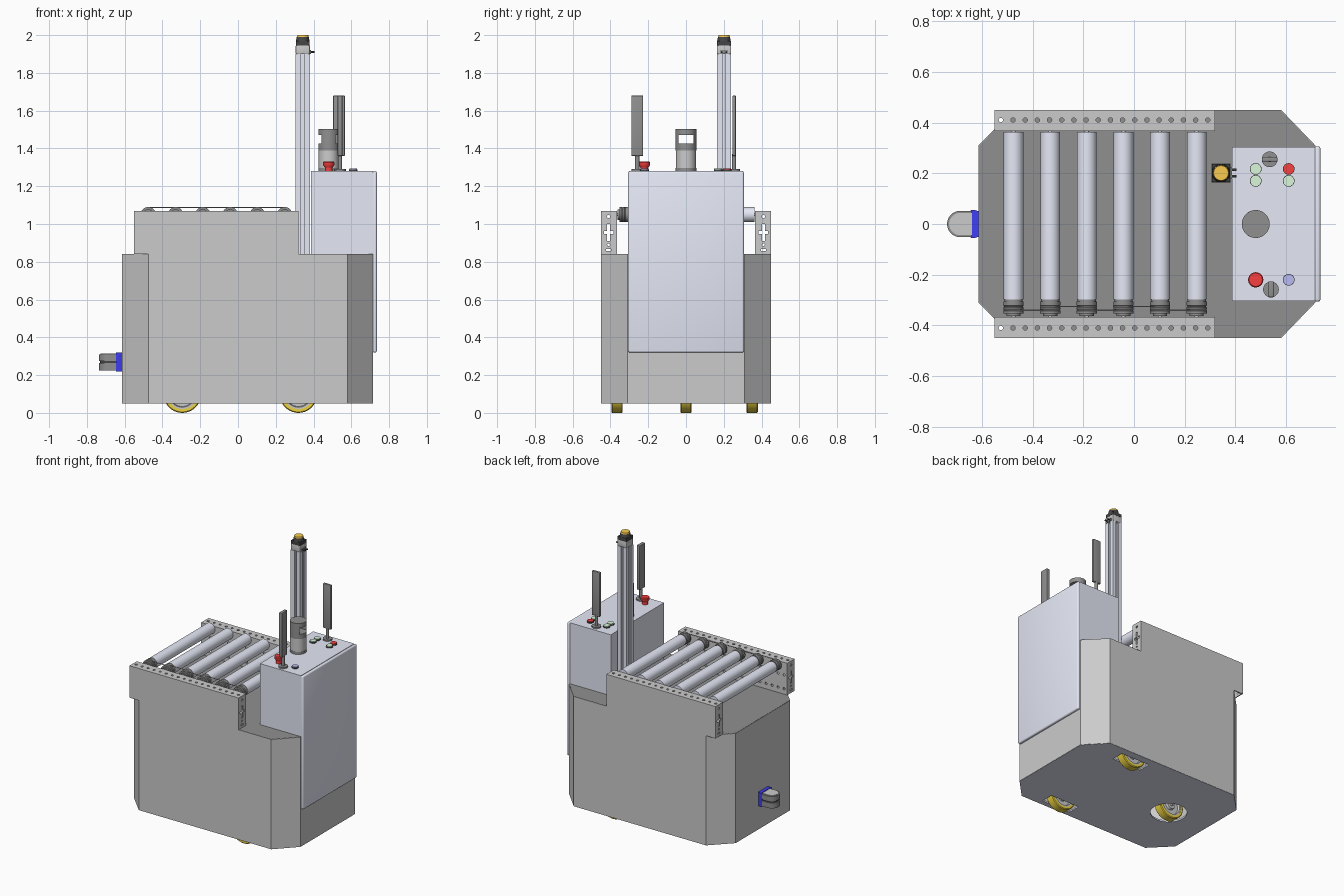
import bpy, bmesh, math

if "Cube" in bpy.data.objects:
    bpy.data.objects.remove(bpy.data.objects["Cube"])

AXES = {'x': lambda u, v, w: (w, u, v), 'y': lambda u, v, w: (u, w, v), 'z': lambda u, v, w: (u, v, w)}


def material(name, r, g, b):
    m = bpy.data.materials.new(name)
    m.diffuse_color = (r, g, b, 1)
    m.use_nodes = True
    m.node_tree.nodes["Principled BSDF"].inputs["Base Color"].default_value = m.diffuse_color
    return m


LAV = material('lavender', .79, .82, .93)
DARK = material('dark', .28, .28, .28)
BLACK = material('black', .06, .06, .06)
RED = material('red', .95, .05, .05)
BLUE = material('blue', .05, .05, .9)
SOFT_BLUE = material('soft_blue', .5, .5, .9)
GREEN = material('green', .7, .92, .7)
ORANGE = material('orange', .95, .6, .08)
GOLD = material('gold', .85, .65, .05)


def finish(name, bm, mat, smooth=True):
    bmesh.ops.remove_doubles(bm, verts=bm.verts, dist=1e-5)
    bmesh.ops.recalc_face_normals(bm, faces=bm.faces)
    me = bpy.data.meshes.new(name)
    bm.to_mesh(me)
    bm.free()
    if smooth:
        for p in me.polygons:
            p.use_smooth = True
        me.set_sharp_from_angle(angle=math.radians(35))
    if mat:
        me.materials.append(mat)
    ob = bpy.data.objects.new(name, me)
    bpy.context.collection.objects.link(ob)
    return ob


def box(name, x, y, z, mat=None, bevel=0):
    bm = bmesh.new()
    bmesh.ops.create_cube(bm, size=1)
    for v in bm.verts:
        v.co = [a + (c + .5) * (b - a) for c, (a, b) in zip(v.co, (x, y, z))]
    if bevel:
        bmesh.ops.bevel(bm, geom=bm.edges[:], offset=bevel, segments=3, profile=.5, affect='EDGES')
    return finish(name, bm, mat)


def lathe(name, pts, loc, axis='z', mat=None, n=32, closed=False):
    """Turn a (radius, height) profile around an axis through loc."""
    bm = bmesh.new()
    vs = [bm.verts.new((r, 0, h)) for r, h in pts]
    es = [bm.edges.new(p) for p in zip(vs, vs[1:])]
    if closed:
        es.append(bm.edges.new((vs[-1], vs[0])))
    bmesh.ops.spin(bm, geom=vs + es, cent=(0, 0, 0), axis=(0, 0, 1), angle=math.tau, steps=n)
    bmesh.ops.remove_doubles(bm, verts=bm.verts, dist=1e-5)
    for v in bm.verts:
        v.co = [a + b for a, b in zip(AXES[axis](*v.co), loc)]
    return finish(name, bm, mat)


def cyl(name, r, a, b, loc, axis='z', mat=None, n=32, r2=None):
    return lathe(name, [(0, a), (r, a), (r if r2 is None else r2, b), (0, b)], loc, axis, mat, n)


def plate(name, loops, w, axis='z', mat=None):
    """Extrude an outline with holes between two levels along an axis."""
    cu = bpy.data.curves.new(name, 'CURVE')
    cu.dimensions, cu.fill_mode, cu.extrude = '2D', 'BOTH', (w[1] - w[0]) / 2
    for loop in loops:
        s = cu.splines.new('POLY')
        s.points.add(len(loop) - 1)
        for p, (u, v) in zip(s.points, loop):
            p.co = (u, v, 0, 1)
        s.use_cyclic_u = True
    tmp = bpy.data.objects.new(name + '_outline', cu)
    bpy.context.collection.objects.link(tmp)
    dg = bpy.context.evaluated_depsgraph_get()
    me = bpy.data.meshes.new_from_object(tmp.evaluated_get(dg))
    bm = bmesh.new()
    bm.from_mesh(me)
    bpy.data.objects.remove(tmp)
    bpy.data.meshes.remove(me)
    for v in bm.verts:
        v.co = AXES[axis](v.co.x, v.co.y, v.co.z + sum(w) / 2)
    return finish(name, bm, mat)


def circle(u, v, r, n=12):
    return [(u + r * math.cos(i * math.tau / n), v + r * math.sin(i * math.tau / n)) for i in range(n)]


def rect(u0, u1, v0, v1):
    return [(u0, v0), (u1, v0), (u1, v1), (u0, v1)]


def cross(u, v, a, b, t):
    p = [(-t, b), (t, b), (t, t), (a, t), (a, -t), (t, -t), (t, -b), (-t, -b), (-t, -t), (-a, -t), (-a, t), (-t, t)]
    return [(u + i, v + j) for i, j in p]


def octagon(d):
    half = [(.715 - d, .31 - d * .4), (.58 - d * .4, .45 - d), (-.475 + d * .4, .45 - d), (-.613 + d, .31 - d * .4)]
    return half + [(x, -y) for x, y in reversed(half)]


# Chassis: walls, lid, floor with wheel openings
plate('body_walls', [octagon(0), octagon(.012)], (.05, .84))
plate('body_lid', [octagon(.002)], (.825, .841), mat=DARK)
WHEELS = [(-.295, 0), (.32, -.365), (.32, .35)]
plate('body_floor', [octagon(.002), circle(-.295, 0, .12, 32)]
      + [rect(x - .115, x + .115, y - .045, y + .045) for x, y in WHEELS[1:]], (.049, .06), mat=LAV)

# Wheels
for x, y in WHEELS:
    c = (x, y, .1)
    lathe('wheel_tyre', [(.08, -.03), (.095, -.03), (.1, -.025), (.1, .025), (.095, .03), (.08, .03)],
          c, 'y', GOLD, 40, True)
    lathe('wheel_hub', [(0, -.028), (.03, -.028), (.035, -.012), (.066, -.012), (.07, -.028), (.08, -.028),
                        (.08, .028), (.07, .028), (.066, .012), (.035, .012), (.03, .028), (0, .028)], c, 'y', None, 40)
    cyl('wheel_axle', .012, -.045, .045, c, 'y', None, 16)

# Control cabinet and its outer door
box('cabinet', (.387, .714), (-.303, .303), (.84, 1.28), LAV)
box('cabinet_door', (.712, .735), (-.306, .306), (.32, 1.28), LAV, .009)

# Conveyor rails: perforated box channels
for s in (-1, 1):
    span = lambda a, b: tuple(sorted((s * a, s * b)))
    side = lambda a, b: rect(*span(a, b), .84, 1.07)
    box('rail_outer_plate', (-.55, .32), span(.443, .45), (.84, 1.07))
    holes = [-.525 + i * .048 for i in range(18)]
    plate('rail_top_flange', [rect(-.55, .32, *span(.367, .45))] + [circle(x, s * .41, .009) for x in holes],
          (1.064, 1.07))
    plate('rail_inner_plate', [rect(-.55, .32, .84, 1.07)]
          + [circle(x, z, .009) for x in holes for z in (.88, .98)], span(.366, .372), 'y')
    for x in (-.55, .314):
        plate('rail_end_plate', [side(.367, .45), circle(s * .41, 1.04, .009), cross(s * .41, .955, .025, .045, .008),
                                 rect(s * .41 - .014, s * .41 + .014, .858, .868), circle(s * .41, .89, .007)],
              (x, x + .006), 'x')

# Rollers with grooved drive heads
ROLLERS = [-.475 + i * .1444 for i in range(6)]
for x in ROLLERS:
    c = (x, 0, 1.05)
    cyl('roller', .039, -.297, .362, c, 'y', LAV)
    prof = [(0, -.362), (.028, -.362), (.028, -.352), (.04, -.352), (.04, -.344), (.036, -.34), (.04, -.336),
            (.04, -.329), (.036, -.325), (.04, -.321), (.04, -.306), (.036, -.306), (.036, -.296), (0, -.296)]
    lathe('roller_drive_head', prof, c, 'y', DARK)
    cyl('roller_shaft', .008, -.38, .38, c, 'y', None, 12)

# Round drive belts linking neighbouring rollers
for i, (a, b) in enumerate(zip(ROLLERS, ROLLERS[1:])):
    y = (-.34, -.325)[i % 2]
    cu = bpy.data.curves.new('drive_belt', 'CURVE')
    cu.dimensions, cu.bevel_depth, cu.bevel_resolution = '3D', .0025, 1
    s = cu.splines.new('POLY')
    s.points.add(25)
    for k, p in enumerate(s.points):
        t = math.pi / 2 + math.pi * (k % 13) / 12 + (math.pi if k > 12 else 0)
        p.co = ((b if k > 12 else a) + .038 * math.cos(t), y, 1.05 + .038 * math.sin(t), 1)
    s.use_cyclic_u = True
    bpy.context.collection.objects.link(bpy.data.objects.new('drive_belt', cu))

# Slotted mast, cap and beacon
MX, MY, H = .343, .201, .0375
edge = [(H, -H), (H, -.009), (.032, -.009), (.032, -.018), (.026, -.018), (.017, -.009),
        (.017, .009), (.026, .018), (.032, .018), (.032, .009), (H, .009)]
prof = []
for k in range(4):
    c, s = round(math.cos(k * math.pi / 2)), round(math.sin(k * math.pi / 2))
    prof += [(MX + c * u - s * v, MY + s * u + c * v) for u, v in edge]
plate('mast', [prof], (.84, 1.9), mat=LAV)
box('mast_cap', (MX - H, MX + H), (MY - H, MY + H), (1.9, 1.945), None, .003)
box('cap_socket', (MX + H - .005, MX + H + .006), (MY - .022, MY + .022), (1.9, 1.92), DARK)
for d in (-.012, .012):
    cyl('cap_prong', .005, .04, .062, (MX, MY + d, 1.91), 'x', BLACK, 12)
box('beacon_base', (MX - .036, MX + .036), (MY - .036, MY + .036), (1.945, 1.968), BLACK)
cyl('beacon_collar', .036, 1.968, 1.99, (MX, MY, 0), mat=BLACK, r2=.032)
cyl('beacon_lamp', .031, 1.99, 2.0, (MX, MY, 0), mat=ORANGE, r2=.029)

# Rotating scanner tower with a see-through window
L = (.48, 0, 0)
cyl('scanner_foot', .055, 1.28, 1.297, L, mat=DARK)
cyl('scanner_lens', .053, 1.297, 1.39, L)
cyl('scanner_deck', .055, 1.39, 1.425, L, mat=DARK)
cyl('scanner_lid', .055, 1.472, 1.503, L, mat=DARK)
for s in (-1, 1):
    arc = [(.48 + .055 * math.cos(t), s * .055 * math.sin(t))
           for t in (math.radians(48 + i * 84 / 10) for i in range(11))]
    plate('scanner_pillar', [arc], (1.425, 1.472), mat=DARK)

# Blade antennas
for x, y, hx, hy in ((.54, -.258, .012, .031), (.535, .255, .031, .009)):
    cyl('antenna_base', .031, 1.28, 1.29, (x, y, 0), mat=DARK)
    cyl('antenna_stem', .011, 1.29, 1.37, (x, y, 0), mat=DARK, n=16)
    box('antenna_blade', (x - hx, x + hx), (y - hy, y + hy), (1.36, 1.68), DARK, .004)

# Buttons and emergency stop
for x, y, m in ((.48, .217, GREEN), (.48, .17, GREEN), (.61, .17, GREEN), (.61, .217, RED), (.61, -.22, SOFT_BLUE)):
    cyl('button_ring', .023, 1.28, 1.288, (x, y, 0), mat=BLACK, n=24)
    cyl('button_cap', .021, 1.288, 1.293, (x, y, 0), mat=m, n=24)
E = (.48, -.22, 0)
cyl('stop_stem', .02, 1.28, 1.305, E, mat=RED)
lathe('stop_head', [(0, 1.3), (.022, 1.3), (.03, 1.312), (.03, 1.326), (.026, 1.331), (0, 1.331)], E, mat=RED)


# Safety sensor on the end wall
def dome(r):
    arc = [(-.685 + r * math.cos(t), r * math.sin(t)) for t in (math.pi * (.5 + i / 20) for i in range(21))]
    return [(-.635, r)] + arc + [(-.635, -r)]


for r, z0, z1, m in ((.052, .225, .264, DARK), (.045, .264, .276, BLACK), (.052, .276, .31, DARK), (.044, .31, .315, None)):
    plate('sensor_layer', [dome(r)], (z0, z1), mat=m)
plate('sensor_bracket', [[(-.612, -.05), (-.612, .05), (-.63, .056), (-.645, .056), (-.638, .04),
                          (-.638, -.04), (-.645, -.056), (-.63, -.056)]], (.22, .32), mat=BLUE)
